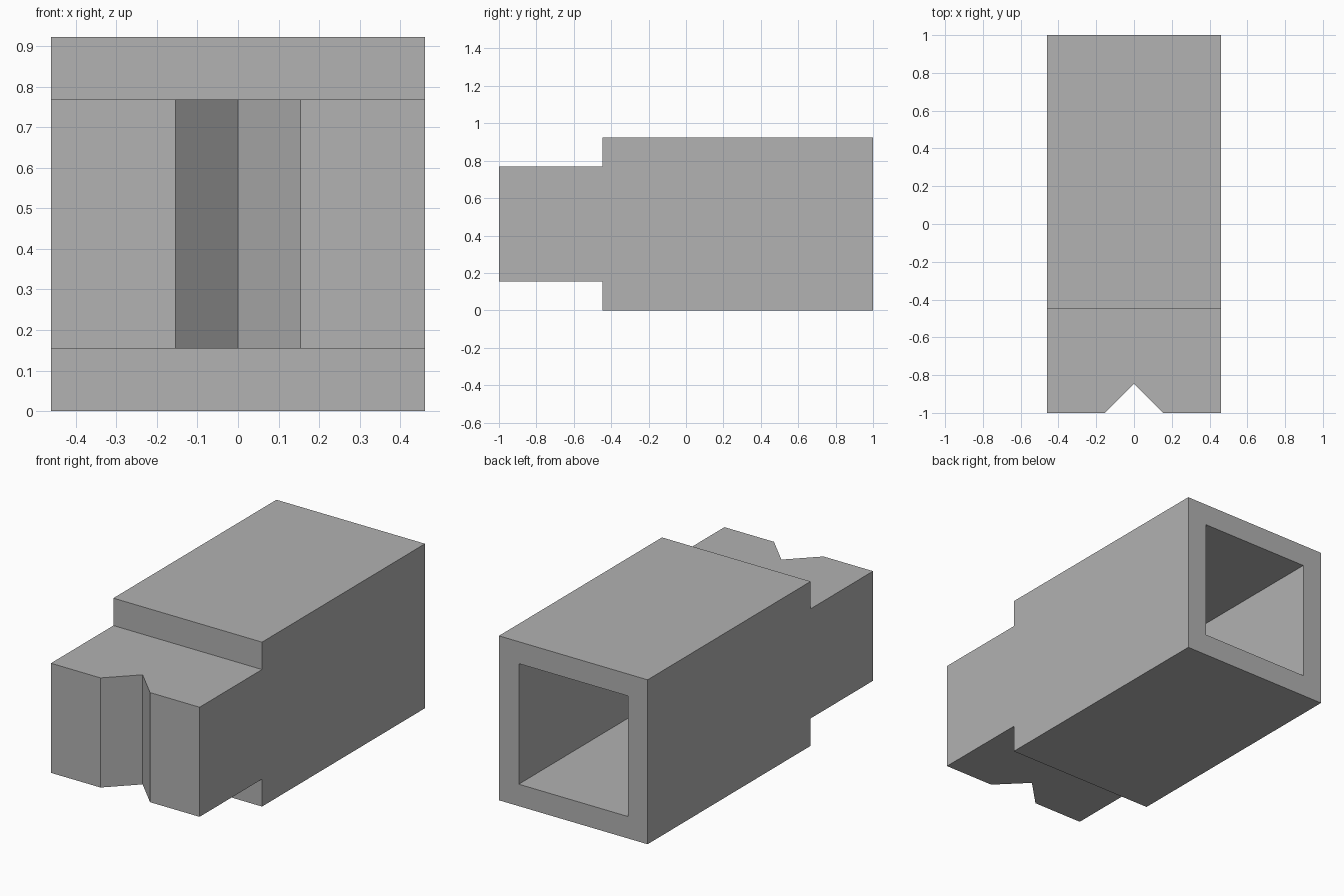
import bpy
import bmesh

cube = bpy.data.objects.get("Cube")
if cube:
    bpy.data.objects.remove(cube, do_unlink=True)

U = 2 / 13                      # design unit
HALF, HEIGHT, WALL = 3 * U, 6 * U, 0.8 * U
STEP_Y = -1 + 3.6 * U           # where the tongue meets the sleeve

grey = bpy.data.materials.new("plain grey")
grey.use_nodes = True
colour = (0.445, 0.445, 0.445, 1)
grey.diffuse_color = colour
grey.node_tree.nodes["Principled BSDF"].inputs["Base Color"].default_value = colour


def prism(name, points, direction):
    """Extrude a closed polygon along a direction into a flat-faced solid."""
    bm = bmesh.new()
    face = bm.faces.new([bm.verts.new(p) for p in points])
    moved = bmesh.ops.extrude_face_region(bm, geom=[face])["geom"]
    bmesh.ops.translate(bm, vec=direction,
                        verts=[v for v in moved if isinstance(v, bmesh.types.BMVert)])
    bmesh.ops.recalc_face_normals(bm, faces=bm.faces)
    mesh = bpy.data.meshes.new(name)
    bm.to_mesh(mesh)
    bm.free()
    mesh.materials.append(grey)
    obj = bpy.data.objects.new(name, mesh)
    bpy.context.collection.objects.link(obj)
    return obj


# Sleeve with a narrower tongue in front, extruded across the width
side = [(-1, U), (STEP_Y, U), (STEP_Y, 0), (1, 0),
        (1, HEIGHT), (STEP_Y, HEIGHT), (STEP_Y, 5 * U), (-1, 5 * U)]
body = prism("tongued_sleeve", [(-HALF, y, z) for y, z in side], (2 * HALF, 0, 0))

# V-shaped notch in the tongue, run slightly past the front face
e = 0.05
notch = [(-U - e, -1 - e), (U + e, -1 - e), (0, -1 + U)]
notch_cutter = prism("notch_cutter", [(x, y, -e) for x, y in notch], (0, 0, HEIGHT + 2 * e))

# Square socket open at the back
r = HALF - WALL
socket = [(-r, WALL), (r, WALL), (r, HEIGHT - WALL), (-r, HEIGHT - WALL)]
depth = 1 - (STEP_Y + WALL)
socket_cutter = prism("socket_cutter", [(x, 1 + e, z) for x, z in socket], (0, -depth - e, 0))

for cutter in (notch_cutter, socket_cutter):
    cut = body.modifiers.new(cutter.name, "BOOLEAN")
    cut.operation = "DIFFERENCE"
    cut.solver = "EXACT"
    cut.object = cutter

# Apply the cuts, then drop the cutters
bpy.context.view_layer.update()
evaluated = body.evaluated_get(bpy.context.evaluated_depsgraph_get())
mesh = bpy.data.meshes.new_from_object(evaluated)
body.modifiers.clear()
body.data = mesh
for cutter in (notch_cutter, socket_cutter):
    bpy.data.objects.remove(cutter, do_unlink=True)
